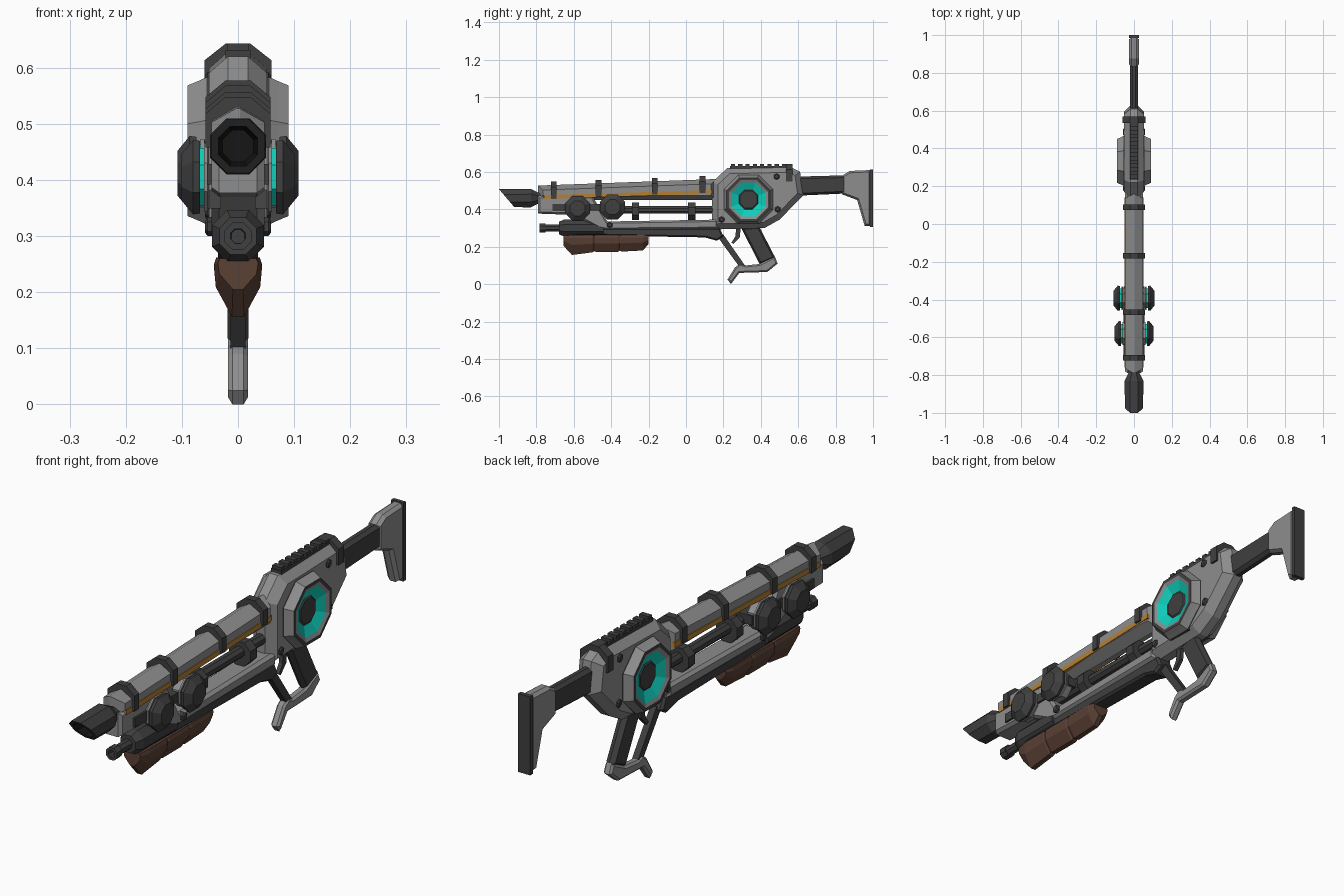
import bpy, bmesh, math
from mathutils import Vector

if "Cube" in bpy.data.objects:
    bpy.data.objects.remove(bpy.data.objects["Cube"])

def material(name, r, g, b):
    m = bpy.data.materials.new(name)
    m.diffuse_color = (r, g, b, 1)
    m.use_nodes = True
    m.node_tree.nodes["Principled BSDF"].inputs["Base Color"].default_value = m.diffuse_color
    return m

GREY = material("light grey metal", .27, .27, .27)
DARK = material("dark metal", .05, .05, .05)
BLACK = material("black bore", .008, .008, .008)
TEAL = material("teal glow", .005, .62, .5)
ORANGE = material("orange stripe", .46, .22, .035)
BROWN = material("brown grip", .105, .052, .036)

def finish(name, bm, mats):
    bmesh.ops.recalc_face_normals(bm, faces=bm.faces)
    me = bpy.data.meshes.new(name)
    bm.to_mesh(me)
    bm.free()
    for m in mats:
        me.materials.append(m)
    ob = bpy.data.objects.new(name, me)
    bpy.context.collection.objects.link(ob)
    return ob

def loft(name, axis, sections, mat):
    """Skin 2D outlines: axis x uses (y, z) points, axis y uses (x, z) points."""
    bm = bmesh.new()
    rings = [[bm.verts.new((p, a, b) if axis == 'x' else (a, p, b)) for a, b in pts]
             for p, pts in sections]
    n = len(rings[0])
    for r, q in zip(rings, rings[1:]):
        for i in range(n):
            j = (i + 1) % n
            bm.faces.new((r[i], r[j], q[j], q[i]))
    bm.faces.new(rings[0])
    bm.faces.new(rings[-1])
    return finish(name, bm, [mat])

def inset(pts, d):
    v = [Vector(p) for p in pts]
    n = len(v)
    area = sum(v[i - 1].x * v[i].y - v[i].x * v[i - 1].y for i in range(n))
    s = 1 if area > 0 else -1
    out = []
    for i in range(n):
        e, f = (v[i] - v[i - 1]).normalized(), (v[(i + 1) % n] - v[i]).normalized()
        a, b = Vector((-e.y, e.x)) * s, Vector((-f.y, f.x)) * s
        out.append(v[i] + (a + b) * d / max(.4, 1 + a.dot(b)))
    return [tuple(p) for p in out]

def slab(name, pts, w, mat, d=0, c=0):
    """Side profile of half width w, rims chamfered by d from half width c outward."""
    if d == 0:
        return loft(name, 'x', [(-w, pts), (w, pts)], mat)
    rim = inset(pts, d)
    mid = [(-c, pts), (c, pts)] if c else [(0, pts)]
    return loft(name, 'x', [(-w, rim)] + mid + [(w, rim)], mat)

def rect(y0, y1, z0, z1):
    return [(y0, z0), (y1, z0), (y1, z1), (y0, z1)]

def lathe(name, axis, centre, profile, mats, n=8, side=1):
    """Turned part: profile of (radius, position, material index of the next segment)."""
    bm = bmesh.new()
    rings = []
    for r, p, _ in profile:
        ring = []
        for i in range(n if r else 1):
            t = 2 * math.pi * (i + .5) / n
            a, b = r * math.cos(t), r * math.sin(t)
            co = (p * side, a, b) if axis == 'x' else (a, p, b)
            ring.append(bm.verts.new(Vector(co) + Vector(centre)))
        rings.append(ring)
    for k in range(len(rings) - 1):
        r, q = rings[k], rings[k + 1]
        for i in range(n):
            j = (i + 1) % n
            if len(r) == 1:
                f = bm.faces.new((r[0], q[i], q[j]))
            elif len(q) == 1:
                f = bm.faces.new((r[i], r[j], q[0]))
            else:
                f = bm.faces.new((r[i], r[j], q[j], q[i]))
            f.material_index = profile[k][2]
    return finish(name, bm, mats)

# Upper barrel housing with roofed top, and its stripe
slab("barrel_housing", [(-.79, .45), (.16, .45), (.16, .562), (-.79, .527)], .047, GREY, .025, .004)
slab("barrel_stripe", [(-.76, .456), (.14, .483), (.14, .503), (-.76, .476)], .05, ORANGE)

# Lower frame: front block sweeping down into the bottom rail
slab("lower_frame", [(-.79, .47), (-.79, .377), (-.60, .37), (-.47, .30), (-.43, .29), (.17, .295),
                     (.17, .345), (-.42, .335), (-.5, .47)], .047, GREY, .01, .034)

# Receiver
slab("receiver", [(.14, .545), (.22, .62), (.555, .628), (.61, .60), (.628, .475),
                  (.5, .345), (.42, .30), (.14, .292)], .052, GREY, .03, .018)

# Clamping bands
def band(name, y, w, zb, zt, half):
    pts = [(-w, zb), (-w, zt - .03), (-.022, zt), (.022, zt), (w, zt - .03), (w, zb)]
    loft(name, 'y', [(y - half, pts), (y + half, pts)], DARK)

for i, y in enumerate((-.708, -.468, -.168, .088)):
    z = .548 + (y + .708) * .037
    band(f"barrel_band_{i + 1}", y, .058, z - .09, z, .015)
band("receiver_band", .552, .06, .55, .643, .017)

# Top rail with teeth
slab("top_rail", rect(.235, .545, .605, .632), .022, DARK)
for i in range(8):
    y = .24 + i * .039
    slab(f"rail_tooth_{i + 1}", rect(y, y + .022, .625, .643), .02, DARK)

# Slanted hollow muzzle
muzzle = lathe("muzzle", 'y', (0, 0, .46),
               [(0, -.76, 0), (.032, -.76, 0), (.032, -.79, 0), (.054, -.83, 0), (.052, -1, 0),
                (.038, -1, 1), (.03, -.85, 1), (0, -.85, 1)], [DARK, BLACK])
for v in muzzle.data.vertices:
    if v.co.y < -.95:
        v.co.y += (.508 - v.co.z) * .85
ymin = min(v.co.y for v in muzzle.data.vertices)
for v in muzzle.data.vertices:
    if v.co.y < -.86:
        v.co.y -= ymin + 1

# Inner rod with collars
lathe("inner_rod", 'y', (0, 0, .397),
      [(0, -.52, 0), (.022, -.52, 0), (.022, .16, 0), (0, .16, 0)], [DARK])
for i, y in enumerate((-.27, .03)):
    lathe(f"rod_collar_{i + 1}", 'y', (0, y, .39),
          [(0, -.02, 0), (.05, -.02, 0), (.05, .02, 0), (0, .02, 0)], [DARK])

# Lower tube
lathe("lower_tube", 'y', (0, 0, .30),
      [(0, -.755, 0), (.013, -.755, 0), (.014, -.782, 0), (.026, -.782, 0), (.026, -.75, 0),
       (.02, -.75, 0), (.02, -.68, 0), (.036, -.68, 0), (.05, -.65, 0), (.05, -.44, 0),
       (0, -.44, 0)], [DARK])
slab("under_rail", [(-.62, .262), (-.62, .285), (-.43, .30), (.18, .30), (.2, .255), (.165, .232),
                    (.1, .25)], .036, DARK, .008, .026)

# Brown foregrip in three segments
def grip_section(y, w, zt, zb):
    h = zt - zb
    return (y, [(-w * .9, zt), (-w, zt - h * .15), (-w * .92, zt - h * .5), (-w * .25, zb),
                (w * .25, zb), (w * .92, zt - h * .5), (w, zt - h * .15), (w * .9, zt)])

for i, s in enumerate((((-.655, .036, .26, .205), (-.61, .043, .262, .156), (-.50, .043, .262, .17),
                        (-.492, .04, .26, .176)),
                       ((-.492, .04, .26, .178), (-.482, .043, .262, .172), (-.365, .043, .262, .172),
                        (-.355, .04, .26, .178)),
                       ((-.355, .04, .26, .18), (-.345, .043, .262, .174), (-.23, .042, .262, .18),
                        (-.2, .034, .26, .215)))):
    loft(f"foregrip_segment_{i + 1}", 'y', [grip_section(*a) for a in s], BROWN)

# Side knobs, glowing discs and bolts, mirrored
slab("knob_bar", rect(-.715, -.33, .392, .428), .055, DARK)
for side, tag in ((1, "right"), (-1, "left")):
    for i, (y, z, o) in enumerate(((-.58, .405, -.006), (-.393, .412, 0))):
        lathe(f"knob_{i + 1}_{tag}", 'x', (0, y, z),
              [(.06, .03, 0), (.06, .058 + o, 0), (.066, .06 + o, 0), (.066, .067 + o, 0),
               (.056, .067 + o, 1), (.056, .074 + o, 2), (.07, .074 + o, 2), (.072, .086 + o, 2),
               (.043, .108 + o, 2), (0, .108 + o, 2)], [GREY, TEAL, DARK], side=side)
    lathe(f"core_disc_{tag}", 'x', (0, .334, .452),
          [(.142, .04, 1), (.142, .056, 0), (.134, .072, 0), (.126, .09, 1), (.112, .09, 0),
           (.098, .084, 2), (.056, .066, 1), (.05, .07, 1), (0, .07, 1)],
          [GREY, DARK, TEAL], side=side)
    for i, (y, z) in enumerate(((.484, .575), (.49, .40), (.19, .345), (-.408, .317))):
        lathe(f"bolt_{i + 1}_{tag}", 'x', (0, y, z),
              [(.017, .03, 0), (.017, .054, 0), (.011, .059, 0), (0, .059, 0)], [DARK], 6, side)

# Stock
slab("stock_neck", [(.60, .575), (.86, .582), (.86, .485), (.60, .473)], .022, DARK, .012, .008)
slab("stock_butt", [(.835, .58), (.875, .605), (.988, .61), (.988, .31), (.955, .312),
                    (.915, .45), (.835, .48)], .026, GREY, .01, .012)
slab("butt_pad", rect(.984, 1, .306, .613), .026, DARK)

# Handle, its base, front strut and trigger
slab("handle", [(.295, .30), (.39, .31), (.478, .14), (.395, .105)], .019, DARK, .01)
slab("handle_base", [(.475, .148), (.49, .11), (.435, .065), (.285, .06), (.24, 0), (.222, .025),
                     (.262, .09), (.29, .11), (.32, .10), (.395, .108)], .018, GREY, .008, .01)
slab("guard_strut", [(.16, .265), (.2, .265), (.315, .10), (.28, .10)], .013, DARK)
slab("trigger", [(.268, .30), (.293, .30), (.287, .25), (.253, .215), (.243, .222), (.264, .255)],
     .008, DARK)
